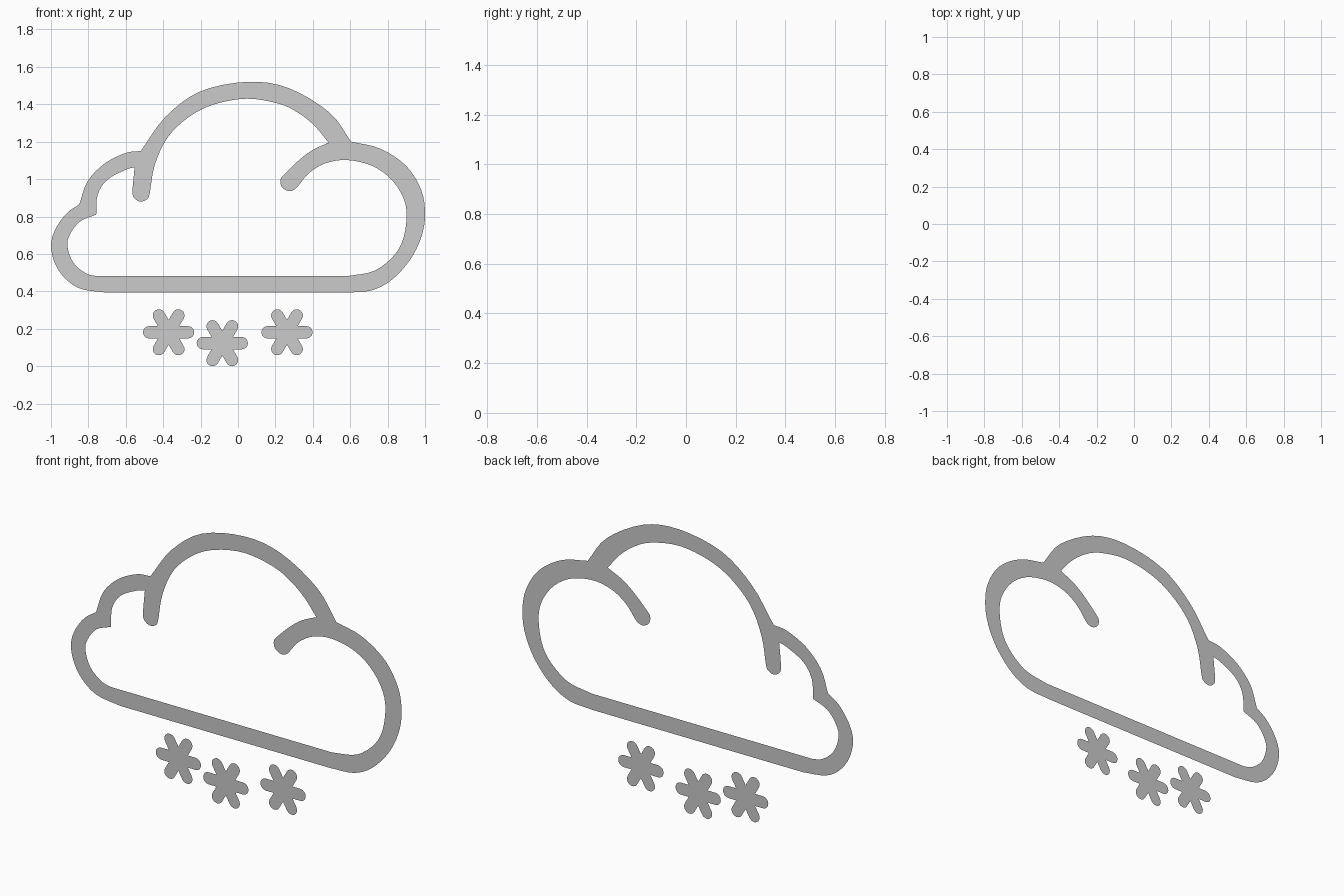
import bpy, bmesh
from math import cos, sin, radians
from mathutils import Vector

if "Cube" in bpy.data.objects:
    bpy.data.objects.remove(bpy.data.objects["Cube"])


def smooth(points, steps=4):
    """Catmull-Rom curve through one arc's points; last point is left to the next arc."""
    p = [Vector(q) for q in points]
    p = [2 * p[0] - p[1]] + p + [2 * p[-1] - p[-2]]
    out = []
    for a, b, c, d in zip(p, p[1:], p[2:], p[3:]):
        for i in range(steps):
            t = i / steps
            out.append(0.5 * (2 * b + (c - a) * t + (2 * a - 5 * b + 4 * c - d) * t * t
                              + (3 * b - a - 3 * c + d) * t ** 3))
    return out


def loop_from_arcs(arcs):
    """Closed outline: each arc ends on the first point of the next one (sharp corner)."""
    pts = []
    for i, arc in enumerate(arcs):
        pts += smooth(arc + [arcs[(i + 1) % len(arcs)][0]])
    return pts


def flat_shape(name, loops, y):
    """Fill outlines (first outer, others holes) as an upright sheet at depth y."""
    bm = bmesh.new()
    for loop in loops:
        vs = [bm.verts.new((q[0], y, q[1])) for q in loop]
        for a, b in zip(vs, vs[1:] + vs[:1]):
            bm.edges.new((a, b))
    bmesh.ops.triangle_fill(bm, edges=bm.edges[:], use_beauty=True, normal=(0, -1, 0))
    for f in bm.faces:
        f.normal_update()
        if f.normal.y > 0:
            f.normal_flip()
    me = bpy.data.meshes.new(name)
    bm.to_mesh(me)
    bm.free()
    ob = bpy.data.objects.new(name, me)
    bpy.context.collection.objects.link(ob)
    return ob


# Cloud outer edge: right lobe, crown, small left puff, left lobe, base
outer = loop_from_arcs([
    [(0.57, 0.393), (0.71, 0.404), (0.82, 0.46), (0.92, 0.568), (0.98, 0.69), (1.0, 0.81),
     (0.98, 0.94), (0.90, 1.07), (0.76, 1.163)],
    [(0.605, 1.2), (0.49, 1.355), (0.27, 1.487), (0.05, 1.52), (-0.206, 1.467), (-0.39, 1.33)],
    [(-0.52, 1.15), (-0.60, 1.14), (-0.714, 1.083), (-0.805, 0.987)],
    [(-0.848, 0.866), (-0.915, 0.818), (-0.975, 0.735), (-1.0, 0.645), (-0.976, 0.543),
     (-0.917, 0.462), (-0.835, 0.412)],
    [(-0.70, 0.393)],
])

# Cloud inner edge, including the two rounded tongues
inner = loop_from_arcs([
    [(0.58, 0.481), (0.73, 0.51), (0.845, 0.605), (0.893, 0.72), (0.896, 0.864),
     (0.83, 0.987), (0.72, 1.07), (0.58, 1.102), (0.463, 1.083), (0.377, 1.03),
     (0.323, 0.965), (0.302, 0.944), (0.27, 0.936), (0.235, 0.957), (0.227, 0.995),
     (0.249, 1.027), (0.329, 1.104), (0.398, 1.155)],
    [(0.484, 1.195), (0.414, 1.28), (0.329, 1.35), (0.222, 1.402), (0.05, 1.43),
     (-0.126, 1.4), (-0.26, 1.334), (-0.377, 1.222), (-0.446, 1.072), (-0.473, 0.92),
     (-0.49, 0.89), (-0.52, 0.88), (-0.55, 0.894), (-0.564, 0.93)],
    [(-0.553, 1.063), (-0.60, 1.05), (-0.698, 0.997), (-0.75, 0.917)],
    [(-0.758, 0.81), (-0.845, 0.773), (-0.898, 0.705), (-0.912, 0.64), (-0.88, 0.553),
     (-0.815, 0.497)],
    [(-0.757, 0.481)],
])
flat_shape("cloud_outline", [outer, inner], -0.015)


# Snowflakes: six round-ended arms, set just behind the cloud
def snowflake(cx, cz, half=0.033, reach=0.104):
    pts = []
    for arm in range(6):
        a = radians(60 * arm)
        ex, ez = cx + reach * cos(a), cz + reach * sin(a)
        for k in range(9):
            b = a + radians(-90 + 22.5 * k)
            pts.append((ex + half * cos(b), ez + half * sin(b)))
        n = a + radians(30)
        pts.append((cx + 2 * half * cos(n), cz + 2 * half * sin(n)))
    return pts


for side, cx, cz in (("left", -0.371, 0.181), ("middle", -0.084, 0.123), ("right", 0.262, 0.181)):
    flat_shape("snowflake_" + side, [snowflake(cx, cz)], 0.015)
